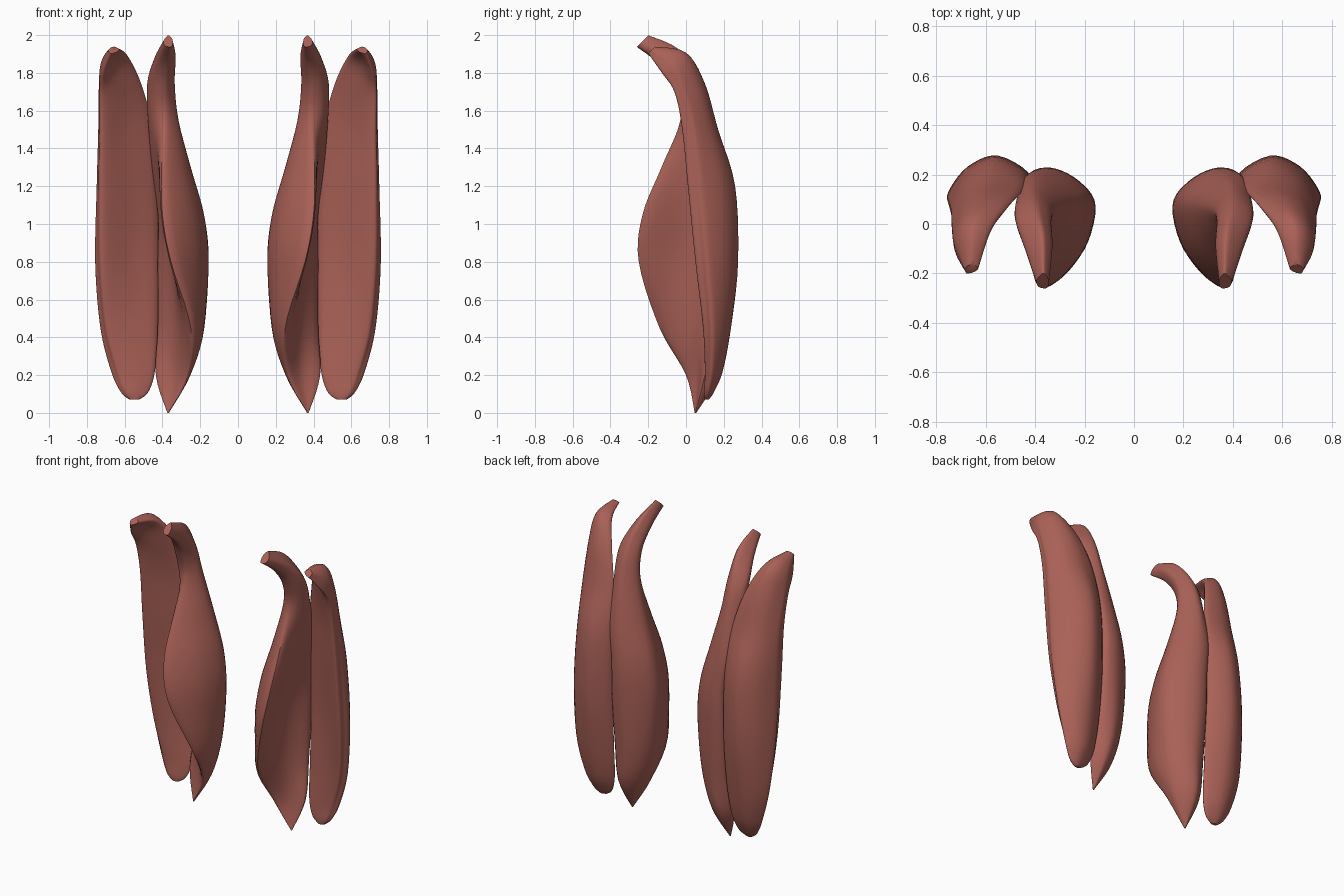
import bpy, bmesh
from mathutils import Vector

if "Cube" in bpy.data.objects:
    bpy.data.objects.remove(bpy.data.objects["Cube"])

red = bpy.data.materials.new("muscle_red")
red.diffuse_color = (0.40, 0.12, 0.095, 1)
red.use_nodes = True
red.node_tree.nodes["Principled BSDF"].inputs["Base Color"].default_value = red.diffuse_color

# Each section: height, tilt, then x,y of side seam, back, bulge, front edge, hollow
INNER = [
    (0.00, 0.0, .374, .05, .37, .054, .366, .05, .368, .046, .372, .047),
    (0.20, 0.0, .435, .10, .37, .17, .26, .09, .27, .00, .34, .06),
    (0.45, 0.0, .425, .15, .34, .205, .185, .08, .25, -.14, .33, .03),
    (0.80, 0.0, .425, .18, .34, .225, .155, .07, .355, -.25, .345, .00),
    (1.05, 0.0, .425, .19, .34, .225, .18, .07, .40, -.23, .385, .00),
    (1.30, 0.0, .455, .17, .38, .20, .25, .07, .405, -.13, .425, .02),
    (1.55, 0.0, .475, .10, .41, .15, .315, .06, .39, -.03, .45, .01),
    (1.74, 0.3, .48, .03, .41, .08, .335, .02, .39, -.06, .45, -.04),
    (1.88, 0.8, .44, -.09, .38, -.04, .33, -.09, .37, -.14, .42, -.13),
    (1.965, 1.0, .395, -.23, .37, -.20, .345, -.23, .355, -.26, .385, -.255),
]
OUTER = [
    (0.07, 0.0, .525, .11, .55, .12, .575, .11, .56, .10, .54, .10),
    (0.11, 0.0, .475, .12, .54, .145, .62, .12, .585, .095, .53, .10),
    (0.22, 0.0, .44, .14, .53, .19, .67, .14, .62, .10, .52, .11),
    (0.45, 0.0, .425, .17, .54, .235, .725, .15, .68, .09, .54, .12),
    (0.80, 0.0, .42, .19, .55, .275, .752, .13, .71, .05, .56, .12),
    (1.20, 0.0, .425, .18, .55, .26, .742, .10, .715, .01, .57, .09),
    (1.50, 0.0, .45, .135, .56, .17, .733, .06, .715, -.02, .60, .05),
    (1.72, 0.3, .51, .07, .60, .10, .732, .00, .72, -.06, .62, -.01),
    (1.86, 0.8, .58, -.03, .64, .00, .723, -.06, .71, -.13, .65, -.08),
    (1.92, 1.0, .63, -.18, .65, -.165, .685, -.18, .675, -.20, .65, -.195),
]


def spline(p, q, r, s, t):
    return 0.5 * (2 * q + (r - p) * t + (2 * p - 5 * q + 4 * r - s) * t ** 2
                  + (3 * q - p - 3 * r + s) * t ** 3)


def bulged_middle(p, q, amount):
    """Point halfway from p to q, pushed sideways."""
    return (p + q) / 2 + amount * Vector((q.y - p.y, p.x - q.x, 0))


def section_ring(row, steps=5):
    """Smooth closed outline of one section, tilted along the hooked top."""
    z, tilt = row[:2]
    seam, back, bulge, edge, hollow = [Vector((row[i], row[i + 1], 0)) for i in range(2, 12, 2)]
    out = 1 if bulge.x < back.x else -1
    pts = [seam, back, bulged_middle(back, bulge, 0.15 * out), bulge,
           bulged_middle(bulge, edge, 0.14 * out), edge, hollow]
    n = len(pts)
    mid = sum(p.y for p in pts) / n
    for p in pts:
        p.z = z + tilt * (p.y - mid)
    return [spline(pts[i - 1], pts[i], pts[(i + 1) % n], pts[(i + 2) % n], k / steps)
            for i in range(n) for k in range(steps)]


def muscle(name, rows, side, steps=5):
    rings = [section_ring(r) for r in rows]
    last = len(rings) - 1
    lofted = []
    for i in range(last):
        four = [rings[max(i - 1, 0)], rings[i], rings[i + 1], rings[min(i + 2, last)]]
        for k in range(steps):
            lofted.append([spline(*q, k / steps) for q in zip(*four)])
    lofted.append(rings[-1])
    bm = bmesh.new()
    loops = [[bm.verts.new((p.x * side, p.y, p.z)) for p in ring] for ring in lofted]
    n = len(loops[0])
    for a, b in zip(loops, loops[1:]):
        for j in range(n):
            bm.faces.new((a[j], a[(j + 1) % n], b[(j + 1) % n], b[j]))
    bm.faces.new(loops[0])
    bm.faces.new(loops[-1])
    bmesh.ops.recalc_face_normals(bm, faces=bm.faces)
    mesh = bpy.data.meshes.new(name)
    bm.to_mesh(mesh)
    bm.free()
    mesh.materials.append(red)
    obj = bpy.data.objects.new(name, mesh)
    bpy.context.collection.objects.link(obj)
    bpy.ops.object.select_all(action='DESELECT')
    obj.select_set(True)
    bpy.context.view_layer.objects.active = obj
    bpy.ops.object.shade_smooth_by_angle(angle=0.9)


# Inner and outer muscle bellies, mirrored to both sides
for side, label in ((1, "right"), (-1, "left")):
    muscle("inner_muscle_" + label, INNER, side)
    muscle("outer_muscle_" + label, OUTER, side)
